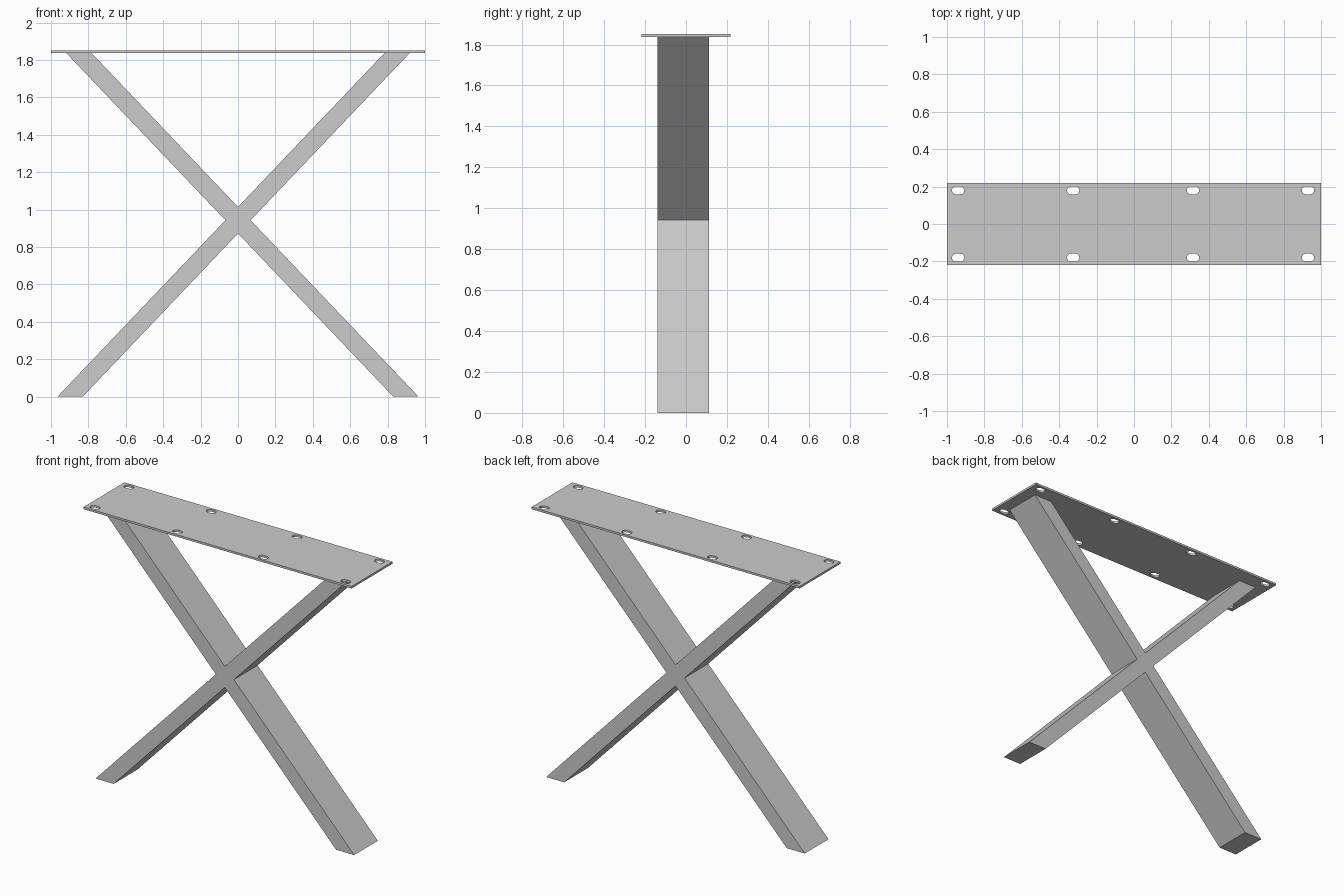
import bpy, bmesh
from math import pi, cos, sin
from mathutils import Matrix

if "Cube" in bpy.data.objects:
    bpy.data.objects.remove(bpy.data.objects["Cube"])

PLATE_Z0, PLATE_Z1 = 1.837, 1.851
LEG_Y0, LEG_Y1 = -0.14, 0.112


def extruded(name, loops, thickness, matrix):
    """Solid from a 2D outline (further loops are holes), centred on its plane."""
    curve = bpy.data.curves.new(name, 'CURVE')
    curve.dimensions = '2D'
    curve.fill_mode = 'BOTH'
    curve.extrude = thickness / 2
    for loop in loops:
        spline = curve.splines.new('POLY')
        spline.points.add(len(loop) - 1)
        for point, (x, y) in zip(spline.points, loop):
            point.co = (x, y, 0, 1)
        spline.use_cyclic_u = True
    temp = bpy.data.objects.new(name + "_outline", curve)
    mesh = bpy.data.meshes.new_from_object(temp)
    bpy.data.objects.remove(temp)
    bm = bmesh.new()
    bm.from_mesh(mesh)
    bmesh.ops.remove_doubles(bm, verts=bm.verts, dist=1e-5)
    bmesh.ops.transform(bm, matrix=matrix, verts=bm.verts)
    bmesh.ops.recalc_face_normals(bm, faces=bm.faces)
    for f in bm.faces:
        f.smooth = False
    bm.to_mesh(mesh)
    bm.free()
    mesh.name = name
    obj = bpy.data.objects.new(name, mesh)
    bpy.context.collection.objects.link(obj)
    return obj


def slot(cx, cy, length=0.066, width=0.043, steps=8):
    """Round-ended hole outline."""
    r, d = width / 2, (length - width) / 2
    pts = []
    for side in (1, -1):
        for i in range(steps + 1):
            a = -pi / 2 + pi * i / steps
            pts.append((cx + side * (d + r * cos(a)), cy + side * r * sin(a)))
    return pts


# Mounting plate with eight slots
outline = [(-1, -0.218), (1, -0.218), (1, 0.218), (-1, 0.218)]
slots = [slot(x, y) for x in (-0.94, -0.325, 0.315, 0.93) for y in (-0.18, 0.18)]
extruded("mounting_plate", [outline] + slots, PLATE_Z1 - PLATE_Z0,
         Matrix.Translation((0, 0, (PLATE_Z0 + PLATE_Z1) / 2)))

# Leg profiles in the front plane (x, z)
FOOT_OUT, FOOT_IN, TOP_OUT, TOP_IN = 0.965, 0.83, 0.918, 0.783
slope = PLATE_Z0 / (FOOT_OUT + TOP_IN)
z_high, z_low = FOOT_OUT * slope, FOOT_IN * slope
z_mid, x_mid = (z_high + z_low) / 2, (FOOT_OUT - FOOT_IN) / 2
upright = (Matrix.Translation((0, (LEG_Y0 + LEG_Y1) / 2, 0))
           @ Matrix.Rotation(pi / 2, 4, 'X'))

legs = {
    # One leg runs straight through, the other is cut in two against it
    "through_leg": [(-FOOT_OUT, 0), (-FOOT_IN, 0), (TOP_OUT, PLATE_Z0), (TOP_IN, PLATE_Z0)],
    "upper_half_leg": [(-TOP_OUT, PLATE_Z0), (-x_mid, z_mid), (0, z_high), (-TOP_IN, PLATE_Z0)],
    "lower_half_leg": [(FOOT_IN, 0), (FOOT_OUT, 0), (x_mid, z_mid), (0, z_low)],
}
for name, profile in legs.items():
    extruded(name, [profile], LEG_Y1 - LEG_Y0, upright)
